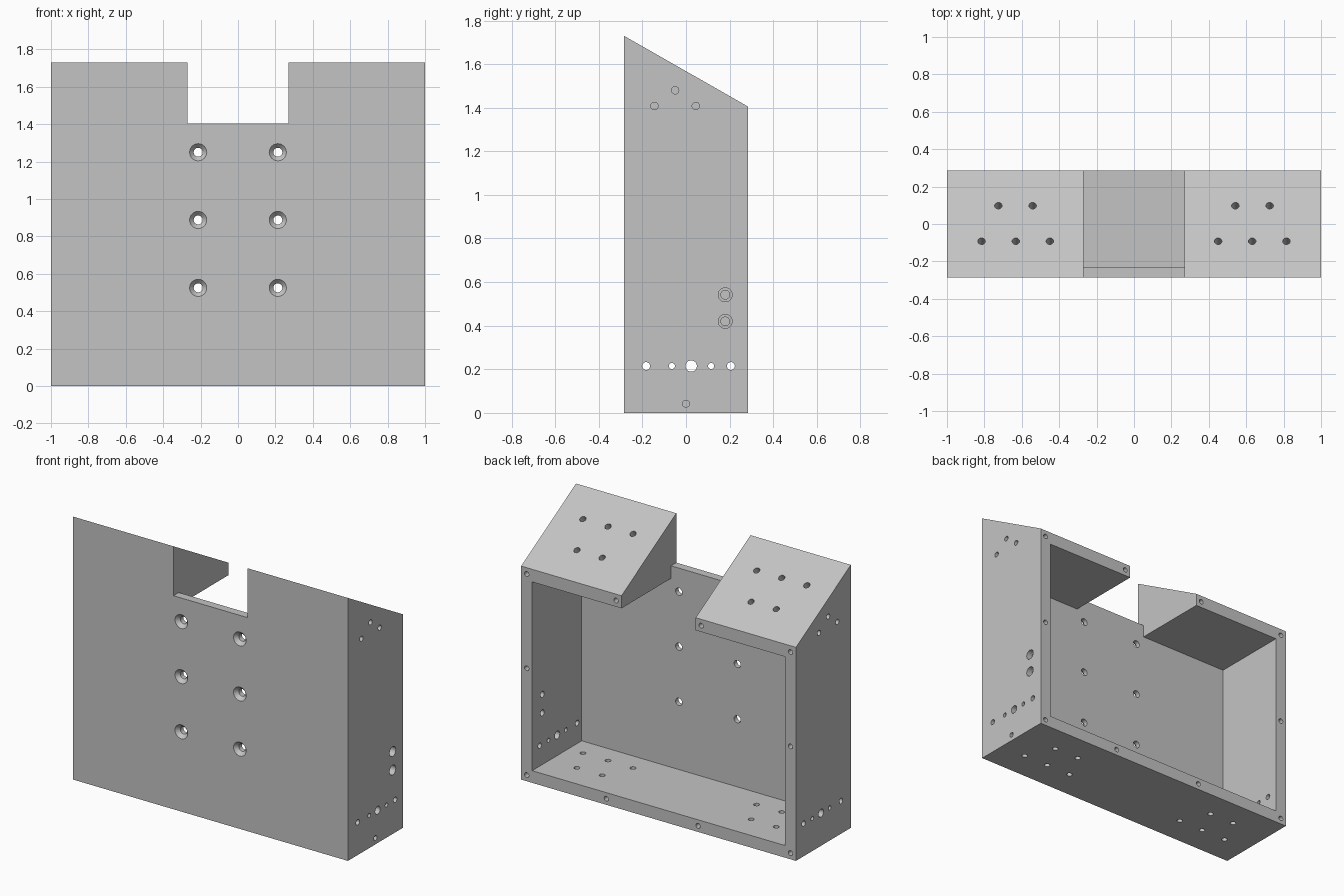
import bpy
import bmesh
from mathutils import Vector

if "Cube" in bpy.data.objects:
    bpy.data.objects.remove(bpy.data.objects["Cube"], do_unlink=True)

W, D = 1.0, 0.285              # half width, half depth
FRONT_Z, BACK_Z = 1.73, 1.405  # heights of the sloped top
WALL, PLATE = 0.08, 0.055      # side and front thickness
CEILING = 1.322                # underside of the towers
NOTCH = 0.27                   # half width of the notch

grey = bpy.data.materials.new("light_grey")
grey.use_nodes = True
grey.diffuse_color = (0.55, 0.55, 0.55, 1)
grey.node_tree.nodes["Principled BSDF"].inputs["Base Color"].default_value = (0.55, 0.55, 0.55, 1)


def make_object(name, bm):
    bmesh.ops.recalc_face_normals(bm, faces=bm.faces)
    mesh = bpy.data.meshes.new(name)
    bm.to_mesh(mesh)
    bm.free()
    mesh.materials.append(grey)
    obj = bpy.data.objects.new(name, mesh)
    bpy.context.collection.objects.link(obj)
    return obj


def side_profile(name, half_width, points):
    """Extrude a (y, z) outline across x."""
    bm = bmesh.new()
    face = bm.faces.new([bm.verts.new((-half_width, y, z)) for y, z in points])
    ext = bmesh.ops.extrude_face_region(bm, geom=[face])
    moved = [v for v in ext["geom"] if isinstance(v, bmesh.types.BMVert)]
    bmesh.ops.translate(bm, verts=moved, vec=(2 * half_width, 0, 0))
    return make_object(name, bm)


def cut(target, cutter):
    cutter.hide_render = True
    mod = target.modifiers.new("cut", "BOOLEAN")
    mod.operation = "DIFFERENCE"
    mod.solver = "EXACT"
    mod.object = cutter
    bpy.ops.object.select_all(action="DESELECT")
    bpy.context.view_layer.objects.active = target
    target.select_set(True)
    bpy.ops.object.modifier_apply(modifier=mod.name)
    bpy.data.objects.remove(cutter, do_unlink=True)


def bore(bm, start, direction, rings, sides=24):
    """Add a turned drill shape; rings are (radius, depth) pairs."""
    turn = Vector(direction).to_track_quat("Z", "Y")
    loops = []
    for radius, depth in rings:
        circle = bmesh.ops.create_circle(bm, segments=sides, radius=radius)["verts"]
        for v in circle:
            v.co = Vector(start) + turn @ (v.co + Vector((0, 0, depth)))
        loops.append(circle)
    for a, b in zip(loops, loops[1:]):
        for i in range(sides):
            j = (i + 1) % sides
            bm.faces.new((a[i], a[j], b[j], b[i]))
    bm.faces.new(loops[0])
    bm.faces.new(loops[-1])


def drill(bm, start, direction, radius, depth):
    bore(bm, start, direction, [(radius, -0.03), (radius, depth)])


# Housing block with sloped top
housing = side_profile("housing", W, [(-D, 0), (D, 0), (D, BACK_Z), (-D, FRONT_Z)])

# Cavity open to the back
cut(housing, side_profile("cavity_cutter", W - WALL, [
    (PLATE - D, WALL), (0.5, WALL), (0.5, CEILING), (PLATE - D, CEILING)]))

# Notch between the two towers, leaving the front plate
cut(housing, side_profile("notch_cutter", NOTCH, [
    (-0.5, BACK_Z), (PLATE - D, BACK_Z), (PLATE - D, 1.2), (0.5, 1.2), (0.5, 2), (-0.5, 2)]))

holes = bmesh.new()

# Countersunk holes in the front plate
for x in (-0.213, 0.213):
    for z in (0.525, 0.888, 1.25):
        bore(holes, (x, -D, z), (0, 1, 0),
             [(0.046, -0.03), (0.046, 0), (0.024, 0.024), (0.024, 0.1)])

# Matching hole groups in the tower tops and the floor
slope = (FRONT_Z - BACK_Z) / (2 * D)
for side in (-1, 1):
    for x, y in ((0.815, -0.092), (0.632, -0.092), (0.45, -0.092), (0.725, 0.098), (0.542, 0.098)):
        top = FRONT_Z - slope * (y + D)
        drill(holes, (side * x, y, top), (0, -slope, -1), 0.02, 0.1)
        drill(holes, (side * x, y, 0), (0, 0, 1), 0.018, 0.12)
    # Blind holes in the outer tower sides
    for y, z in ((-0.145, 1.408), (-0.05, 1.48), (0.045, 1.408)):
        drill(holes, (side * W, y, z), (-side, 0, 0), 0.017, 0.1)
    # Screw holes in the back rim
    for x, z in ((0.96, 0.04), (0.96, 0.743), (0.96, 1.363), (0.31, 1.363)):
        drill(holes, (side * x, D, z), (0, -1, 0), 0.016, 0.1)

# Screw holes in the lower back rim
for x in (0.38, -0.287):
    drill(holes, (x, D, 0.04), (0, -1, 0), 0.016, 0.1)

# Row of holes through both sides
for y, radius in ((-0.183, 0.018), (-0.065, 0.014), (0.024, 0.026), (0.115, 0.014), (0.206, 0.018)):
    drill(holes, (W, y, 0.215), (-1, 0, 0), radius, 2 * W + 0.1)

# Left side only: two counterbored holes and one in the floor edge
for z in (0.42, 0.542):
    bore(holes, (W, 0.18, z), (-1, 0, 0),
         [(0.032, -0.03), (0.032, 0.04), (0.02, 0.04), (0.02, 0.15)])
drill(holes, (W, 0, 0.042), (-1, 0, 0), 0.016, 0.1)

cut(housing, make_object("hole_cutter", holes))

bpy.ops.object.shade_smooth_by_angle(angle=0.5)
